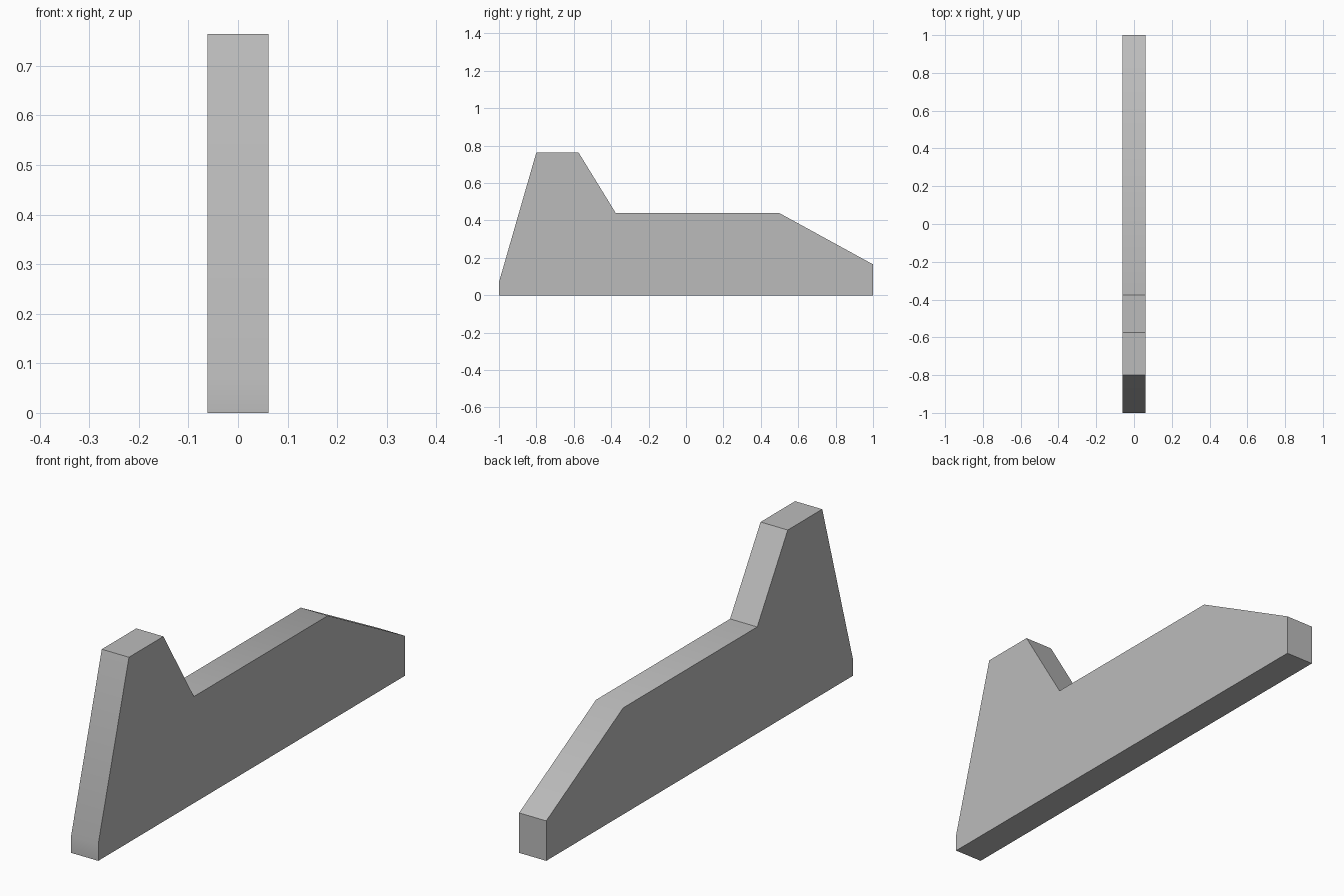
import bpy
import bmesh
from math import radians

if "Cube" in bpy.data.objects:
    bpy.data.objects.remove(bpy.data.objects["Cube"], do_unlink=True)

HALF_WIDTH = 0.062
GREY = (0.5, 0.5, 0.5, 1.0)

# Side outline as (y, z), from the front foot round to the back foot
OUTLINE = [(-1, 0), (-1, 0.07), (-0.8, 0.764), (-0.575, 0.764),
           (-0.376, 0.44), (0.498, 0.44), (1, 0.165), (1, 0)]

# Plain grey material
grey = bpy.data.materials.new("plain_grey")
grey.use_nodes = True
grey.diffuse_color = GREY
grey.node_tree.nodes["Principled BSDF"].inputs["Base Color"].default_value = GREY

# Side panel: the outline extruded across its thickness
bm = bmesh.new()
side = bm.faces.new([bm.verts.new((-HALF_WIDTH, y, z)) for y, z in OUTLINE])
result = bmesh.ops.extrude_face_region(bm, geom=[side], use_keep_orig=True)
moved = [v for v in result["geom"] if isinstance(v, bmesh.types.BMVert)]
bmesh.ops.translate(bm, verts=moved, vec=(2 * HALF_WIDTH, 0, 0))
bmesh.ops.recalc_face_normals(bm, faces=bm.faces)
mesh = bpy.data.meshes.new("side_panel")
bm.to_mesh(mesh)
bm.free()
mesh.materials.append(grey)
panel = bpy.data.objects.new("side_panel", mesh)
bpy.context.collection.objects.link(panel)

# Soften the gentle bends, keep the corners sharp
bpy.ops.object.select_all(action="DESELECT")
panel.select_set(True)
bpy.context.view_layer.objects.active = panel
bpy.ops.object.shade_smooth_by_angle(angle=radians(30))
